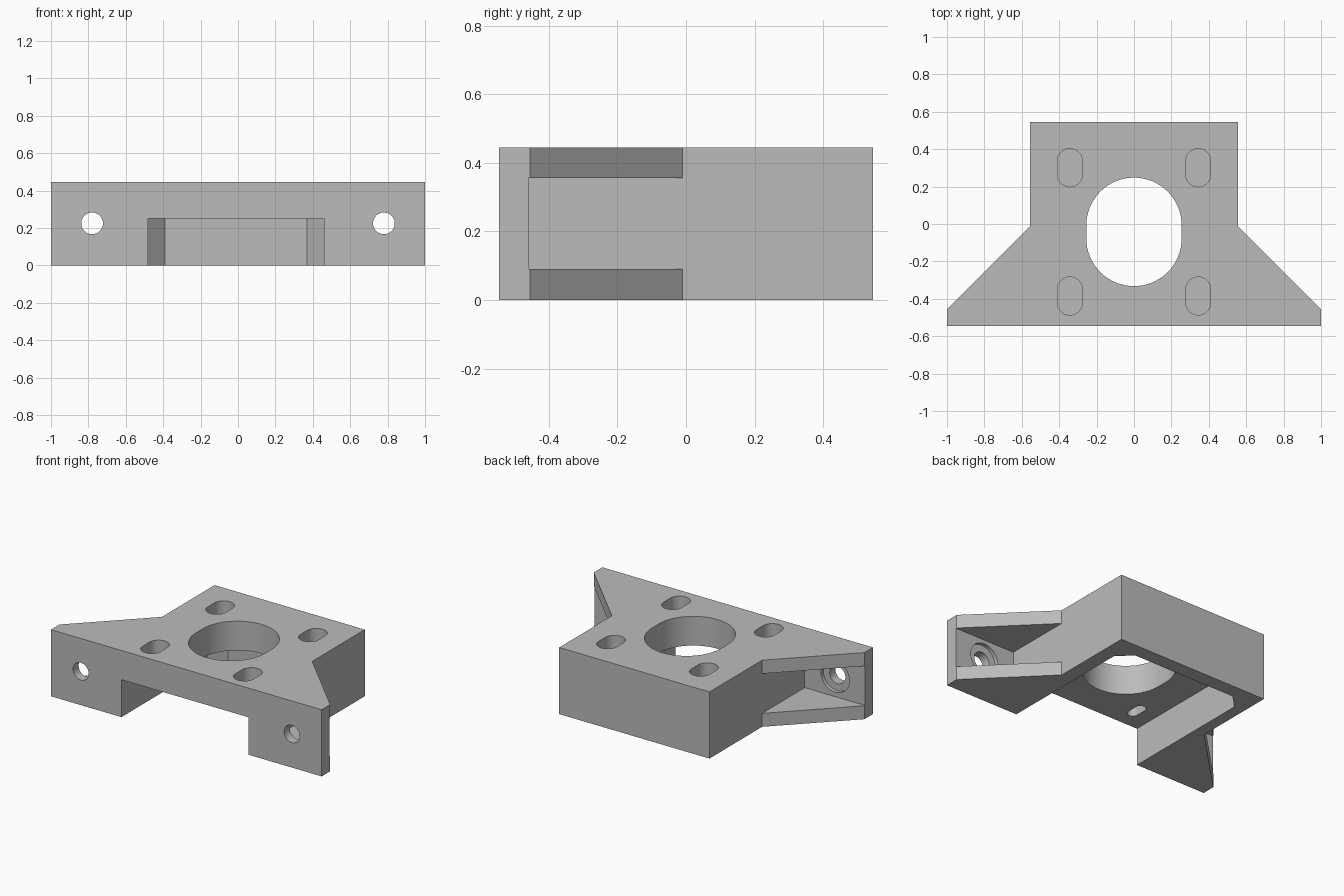
import bpy, bmesh
from math import sin, cos, pi
from mathutils import Matrix

if "Cube" in bpy.data.objects:
    bpy.data.objects.remove(bpy.data.objects["Cube"])

grey = bpy.data.materials.new("matte grey")
grey.use_nodes = True
colour = (0.5, 0.5, 0.5, 1)
grey.diffuse_color = colour
grey.node_tree.nodes["Principled BSDF"].inputs["Base Color"].default_value = colour


def prism(name, points, low, high, matrix=Matrix()):
    """Extrude a flat outline from low to high along z, then place it."""
    bm = bmesh.new()
    face = bm.faces.new([bm.verts.new((x, y, low)) for x, y in points])
    top = bmesh.ops.extrude_face_region(bm, geom=[face])
    verts = [v for v in top["geom"] if isinstance(v, bmesh.types.BMVert)]
    bmesh.ops.translate(bm, verts=verts, vec=(0, 0, high - low))
    bmesh.ops.transform(bm, matrix=matrix, verts=bm.verts)
    bmesh.ops.recalc_face_normals(bm, faces=bm.faces)
    mesh = bpy.data.meshes.new(name)
    bm.to_mesh(mesh)
    bm.free()
    mesh.materials.append(grey)
    obj = bpy.data.objects.new(name, mesh)
    bpy.context.collection.objects.link(obj)
    return obj


def slot(cx, cy, radius, travel, n=32):
    """Outline of a slot lengthened along y; no travel gives a circle."""
    pts = []
    for end in (0, 1):
        shift = -travel if end else travel
        for i in range(n + (1 if travel else 0)):
            a = pi * (end + i / n)
            pts.append((cx + radius * cos(a), cy + shift + radius * sin(a)))
    return pts


# Bracket body with flared front feet
HEIGHT, FRONT, SIDE, FOOT = 0.445, -0.545, 0.555, -0.46
half = [(SIDE, 0.545), (SIDE, -0.01), (1, -0.455), (1, FRONT)]
outline = half + [(-x, y) for x, y in reversed(half)]
bracket = prism("motor_bracket", outline, 0, HEIGHT)

cutters = []


def cut(*args):
    cutters.append(prism("cutter", *args))


# Motor recess under the plate, open at the front
recess = [(-0.48, -0.7), (0.46, -0.7), (0.46, 0.36), (0.37, 0.45),
          (-0.39, 0.45), (-0.48, 0.36)]
cut(recess, -0.1, 0.25)

# Central opening
TRAVEL, CENTRE = 0.035, -0.042
cut(slot(0, CENTRE, 0.255, TRAVEL), 0.2, 0.6)

# Adjusting slots: wide from above, narrow from below
for sx in (-1, 1):
    for sy in (-1, 1):
        x, y = sx * 0.343, CENTRE + sy * 0.343
        cut(slot(x, y, 0.067, TRAVEL), 0.33, 0.6)
        cut(slot(x, y, 0.034, TRAVEL), 0.2, 0.31)

# Hollows between foot ribs, and screw holes with washer seats
upright = Matrix.Rotation(pi / 2, 4, "X")
for sx in (-1, 1):
    hollow = [(SIDE, FOOT), (1.1, FOOT), (1.1, 0.2), (SIDE, -0.01)]
    cut([(sx * x, y) for x, y in hollow], 0.09, 0.355)
    cut(slot(sx * 0.78, 0.225, 0.058, 0), 0.4, 0.7, upright)
    cut(slot(sx * 0.78, 0.225, 0.105, 0), 0.4, 0.485, upright)

# Carve the body
bpy.context.view_layer.objects.active = bracket
for cutter in cutters:
    mod = bracket.modifiers.new("cut", "BOOLEAN")
    mod.operation = "DIFFERENCE"
    mod.solver = "EXACT"
    mod.object = cutter
    bpy.ops.object.modifier_apply(modifier=mod.name)
    bpy.data.objects.remove(cutter)

bpy.ops.object.select_all(action="DESELECT")
bracket.select_set(True)
bpy.ops.object.shade_smooth_by_angle()
